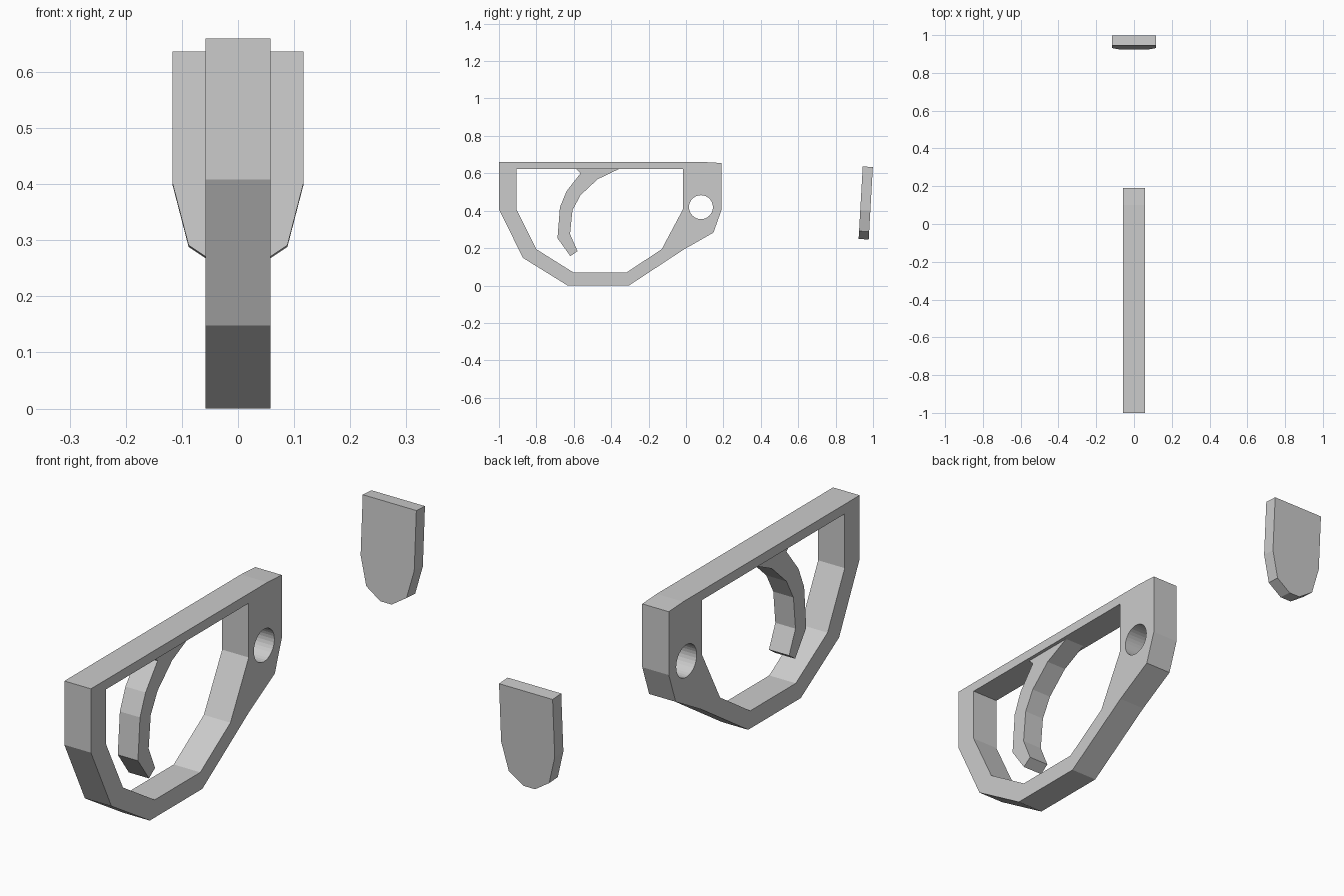
import bpy, bmesh
from math import sin, cos, pi
from mathutils import Matrix

if "Cube" in bpy.data.objects:
    bpy.data.objects.remove(bpy.data.objects["Cube"])


def extrude_profile(name, loops, half, matrix):
    """Fill closed 2D loops (later loops are holes), thicken both ways, bake to mesh."""
    curve = bpy.data.curves.new(name, 'CURVE')
    curve.dimensions = '2D'
    curve.fill_mode = 'BOTH'
    curve.extrude = half
    for loop in loops:
        spline = curve.splines.new('POLY')
        spline.points.add(len(loop) - 1)
        for point, (u, v) in zip(spline.points, loop):
            point.co = (u, v, 0, 1)
        spline.use_cyclic_u = True
    obj = bpy.data.objects.new(name, curve)
    bpy.context.collection.objects.link(obj)
    bpy.ops.object.select_all(action='DESELECT')
    obj.select_set(True)
    bpy.context.view_layer.objects.active = obj
    bpy.ops.object.convert(target='MESH')
    obj = bpy.context.object
    obj.name = name
    bm = bmesh.new()
    bm.from_mesh(obj.data)
    bm.transform(matrix)
    bmesh.ops.remove_doubles(bm, verts=bm.verts, dist=1e-4)
    bmesh.ops.recalc_face_normals(bm, faces=bm.faces)
    for face in bm.faces:
        face.smooth = False
    bm.to_mesh(obj.data)
    bm.free()
    return obj


# Side profiles are drawn in (y, z) and thickened along x
SIDE = Matrix(((0, 0, 1, 0), (1, 0, 0, 0), (0, 1, 0, 0), (0, 0, 0, 1)))

# Guard frame with finger opening and pin hole
outer = [(-1, 0.66), (0.10, 0.66), (0.19, 0.655), (0.19, 0.405), (0.147, 0.283),
         (-0.013, 0.192), (-0.305, 0), (-0.633, 0), (-0.872, 0.148), (-1, 0.408)]
opening = [(-0.907, 0.622), (-0.016, 0.622), (-0.016, 0.408), (-0.13, 0.194),
           (-0.318, 0.07), (-0.602, 0.07), (-0.80, 0.194), (-0.907, 0.408)]
pin_hole = [(0.08 + 0.064 * cos(2 * pi * i / 32), 0.419 + 0.064 * sin(2 * pi * i / 32))
            for i in range(32)]
extrude_profile("guard_frame", [outer, opening, pin_hole], 0.058, SIDE)

# Curved trigger, narrower than the frame, hanging from its top bar
trigger = [(-0.586, 0.622), (-0.564, 0.60), (-0.639, 0.504), (-0.674, 0.419),
           (-0.687, 0.253), (-0.618, 0.157), (-0.58, 0.184), (-0.62, 0.275),
           (-0.607, 0.403), (-0.564, 0.483), (-0.473, 0.568), (-0.361, 0.622)]
extrude_profile("trigger", [trigger], 0.044, SIDE)

# Separate rear tab: mirrored front outline, slightly tilted
half_tab = [(0.117, 0), (0.117, -0.234), (0.088, -0.346), (0.025, -0.388)]
tab = half_tab + [(-x, z) for x, z in reversed(half_tab)]
tilt = (Matrix.Translation((0, 0.972, 0.635)) @ Matrix.Rotation(-0.057, 4, 'X')
        @ Matrix.Rotation(pi / 2, 4, 'X'))
extrude_profile("rear_tab", [tab], 0.027, tilt)
